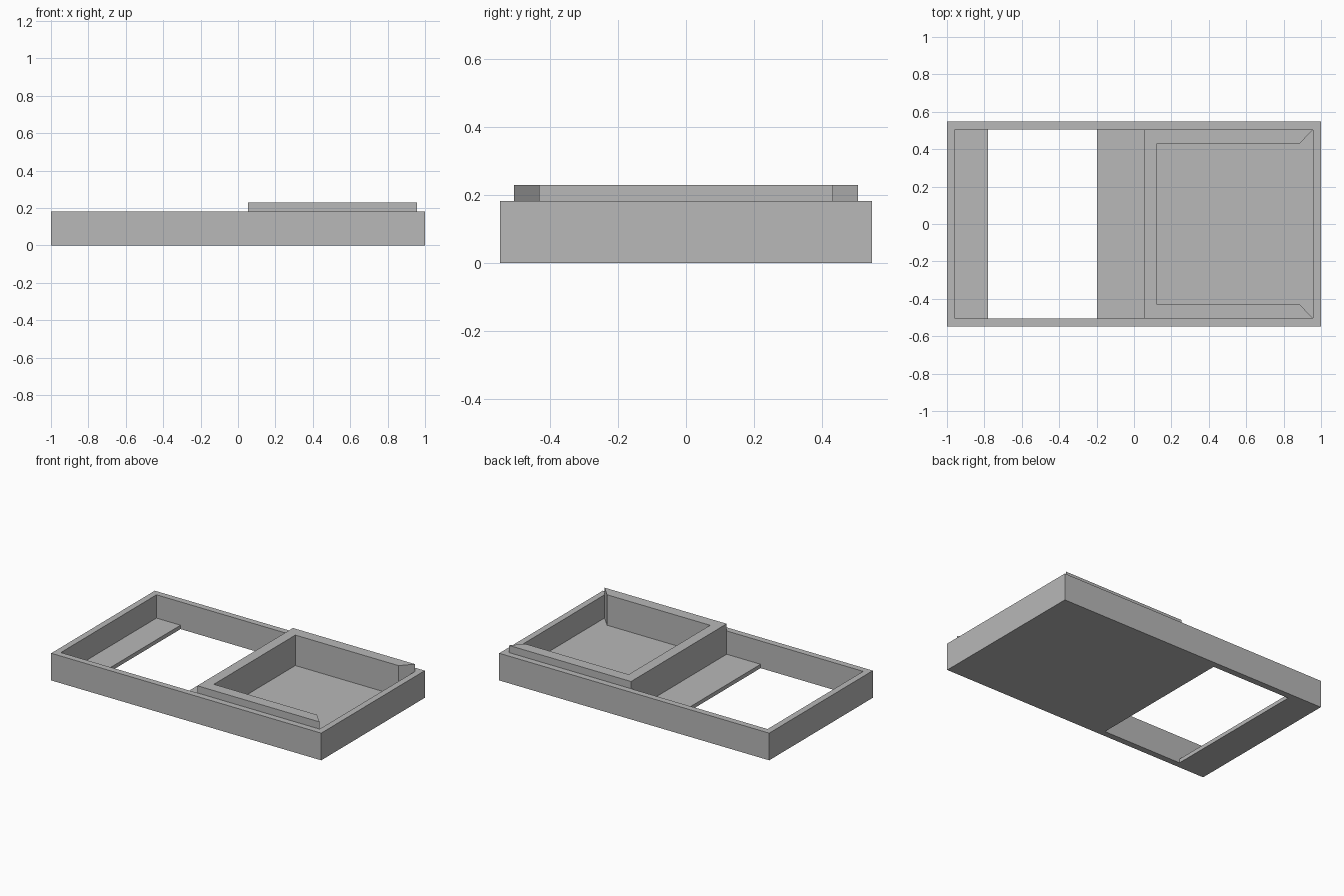
import bpy
import bmesh

cube = bpy.data.objects.get("Cube")
if cube:
    bpy.data.objects.remove(cube, do_unlink=True)

# Single grey finish
grey = bpy.data.materials.new("plain grey")
grey.use_nodes = True
grey.diffuse_color = (0.48, 0.48, 0.48, 1)
grey.node_tree.nodes["Principled BSDF"].inputs["Base Color"].default_value = grey.diffuse_color


def prism(name, outline, bottom, top):
    """Extrude a flat outline upward into a solid."""
    bm = bmesh.new()
    face = bm.faces.new([bm.verts.new((x, y, bottom)) for x, y in outline])
    raised = bmesh.ops.extrude_face_region(bm, geom=[face])["geom"]
    bmesh.ops.translate(bm, vec=(0, 0, top - bottom),
                        verts=[v for v in raised if isinstance(v, bmesh.types.BMVert)])
    bmesh.ops.recalc_face_normals(bm, faces=bm.faces)
    mesh = bpy.data.meshes.new(name)
    bm.to_mesh(mesh)
    bm.free()
    mesh.materials.append(grey)
    obj = bpy.data.objects.new(name, mesh)
    bpy.context.collection.objects.link(obj)
    return obj


def rectangle(x0, x1, y):
    return [(x0, -y), (x1, -y), (x1, y), (x0, y)]


def cut(target, cutter):
    """Subtract the cutter, bake the result and discard the cutter."""
    cutter.hide_render = True
    mod = target.modifiers.new("cut", "BOOLEAN")
    mod.operation = "DIFFERENCE"
    mod.solver = "EXACT"
    mod.object = cutter
    bpy.context.view_layer.objects.active = target
    bpy.ops.object.modifier_apply(modifier=mod.name)
    bpy.data.objects.remove(cutter, do_unlink=True)


inner_x, inner_y = 0.958, 0.506
floor_top, rim_top = 0.026, 0.182

# Tray: rectangular walls, thin floor, and a window through the floor
tray = prism("tray", rectangle(-1, 1, 0.548), 0, rim_top)
cut(tray, prism("pocket_cutter", rectangle(-inner_x, inner_x, inner_y), floor_top, 0.4))
cut(tray, prism("window_cutter", rectangle(-0.78, -0.198, inner_y), -0.1, 0.1))

# Raised three-sided lip with mitred ends, standing on the floor
half = [(0.053, inner_y), (inner_x, inner_y), (0.887, 0.431), (0.123, 0.431)]
prism("raised_lip", half + [(x, -y) for x, y in reversed(half)], floor_top, 0.23)
